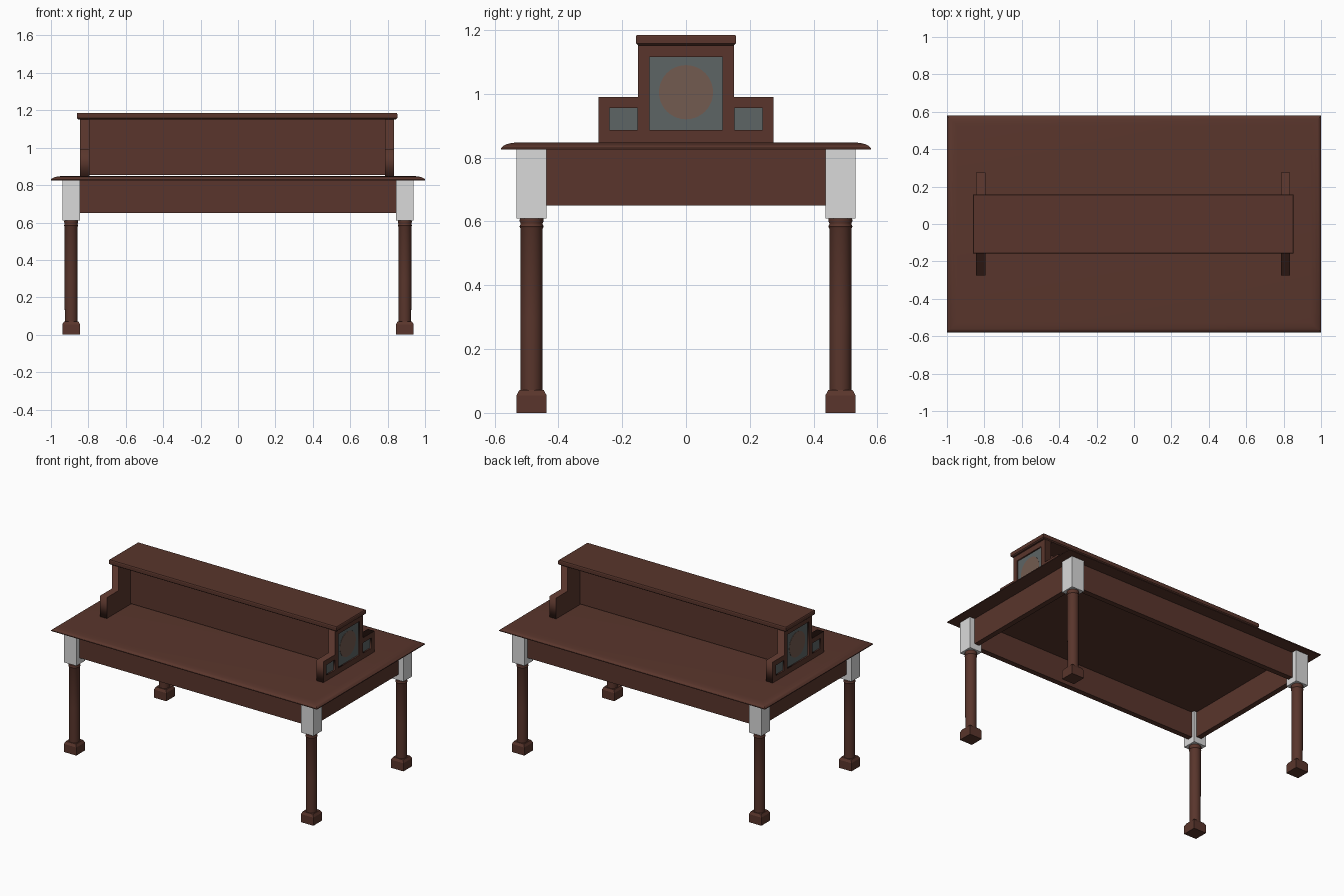
import bpy, bmesh, math

if "Cube" in bpy.data.objects:
    bpy.data.objects.remove(bpy.data.objects["Cube"])


def material(name, rgb):
    m = bpy.data.materials.new(name)
    m.diffuse_color = (*rgb, 1)
    m.use_nodes = True
    m.node_tree.nodes["Principled BSDF"].inputs["Base Color"].default_value = m.diffuse_color
    return m


WOOD = material("dark wood", (0.10, 0.036, 0.025))
GREY = material("pale grey", (0.7, 0.7, 0.7))
GLASS = material("smoky glass", (0.11, 0.13, 0.13))
AMBER = material("dull amber", (0.17, 0.105, 0.08))


def finish(name, bm, mat, smooth=False):
    bmesh.ops.recalc_face_normals(bm, faces=bm.faces[:])
    me = bpy.data.meshes.new(name)
    bm.to_mesh(me)
    bm.free()
    ob = bpy.data.objects.new(name, me)
    me.materials.append(mat)
    bpy.context.collection.objects.link(ob)
    if smooth:
        bpy.ops.object.select_all(action='DESELECT')
        ob.select_set(True)
        bpy.context.view_layer.objects.active = ob
        bpy.ops.object.shade_smooth_by_angle(angle=math.radians(35))
    return ob


def loft(name, sections, mat, cx=0, cy=0, smooth=False, n=4):
    """Stack of (half_x, half_y, z) sections: rectangles, or ellipses if n > 4."""
    bm = bmesh.new()
    rings = []
    for hx, hy, z in sections:
        if n == 4:
            pts = [(-hx, -hy), (hx, -hy), (hx, hy), (-hx, hy)]
        else:
            pts = [(hx * math.cos(i * math.tau / n), hy * math.sin(i * math.tau / n)) for i in range(n)]
        rings.append([bm.verts.new((cx + x, cy + y, z)) for x, y in pts])
    for a, b in zip(rings, rings[1:]):
        for i in range(n):
            j = (i + 1) % n
            bm.faces.new((a[i], a[j], b[j], b[i]))
    bm.faces.new(rings[0][::-1])
    bm.faces.new(rings[-1])
    return finish(name, bm, mat, smooth)


def box(name, x0, x1, y0, y1, z0, z1, mat):
    hx, hy = (x1 - x0) / 2, (y1 - y0) / 2
    return loft(name, [(hx, hy, z0), (hx, hy, z1)], mat, (x0 + x1) / 2, (y0 + y1) / 2)


def plate(name, outlines, x0, x1, mat):
    """Outline in y-z, with optional holes, extruded from x0 to x1."""
    cu = bpy.data.curves.new(name, 'CURVE')
    cu.dimensions = '2D'
    cu.fill_mode = 'BOTH'
    cu.extrude = abs(x1 - x0) / 2
    for pts in outlines:
        s = cu.splines.new('POLY')
        s.points.add(len(pts) - 1)
        for p, (y, z) in zip(s.points, pts):
            p.co = (y, z, 0, 1)
        s.use_cyclic_u = True
    ob = bpy.data.objects.new(name, cu)
    cu.materials.append(mat)
    ob.rotation_euler = (math.pi / 2, 0, math.pi / 2)
    ob.location.x = (x0 + x1) / 2
    bpy.context.collection.objects.link(ob)
    bpy.ops.object.select_all(action='DESELECT')
    ob.select_set(True)
    bpy.context.view_layer.objects.active = ob
    bpy.ops.object.convert(target='MESH')
    return ob


def rect(y0, y1, z0, z1):
    return [(y0, z0), (y1, z0), (y1, z1), (y0, z1)]


# Table top with a rounded upper edge
edge = [(0, .825), (0, .830), (.006, .836), (.018, .842), (.034, .846), (.055, .848)]
loft("table_top", [(1 - d, .58 - d, z) for d, z in edge], WOOD, smooth=True)

# Legs: grey corner block, turned column, chamfered foot
LX, LY, H = .892, .484, .047
column = [(.034, .065), (.035, .30), (.035, .578), (.038, .584), (.035, .590),
          (.035, .595), (.038, .602), (.036, .612)]
for sx, nx in ((-1, "left"), (1, "right")):
    for sy, ny in ((-1, "front"), (1, "back")):
        tag = f"{ny}_{nx}"
        x, y = sx * LX, sy * LY
        loft(f"corner_block_{tag}", [(H, H, .61), (H, H, .826)], GREY, x, y)
        loft(f"leg_column_{tag}", [(r, r, z) for r, z in column], WOOD, x, y, True, 32)
        loft(f"leg_foot_{tag}", [(H, H, 0), (H, H, .055), (.038, .038, .072)], WOOD, x, y)

# Aprons between the corner blocks
OUT, IN = .010, -.026   # outer and inner face relative to leg centre
for s, n in ((-1, "front"), (1, "back")):
    a, b = sorted((s * (LY + OUT), s * (LY + IN)))
    box(f"{n}_apron", -LX + .02, LX - .02, a, b, .65, .826, WOOD)
for s, n in ((-1, "left"), (1, "right")):
    a, b = sorted((s * (LX + OUT), s * (LX + IN)))
    box(f"{n}_apron", a, b, -LY + .02, LY - .02, .65, .826, WOOD)

# Raised shelf unit: stepped end panels with recessed windows
CX = -.005
step = [(-.275, .847), (.275, .847), (.275, .99), (.15, .99), (.15, 1.156),
        (-.15, 1.156), (-.15, .99), (-.275, .99)]
windows = [rect(-.114, .114, .886, 1.116), rect(-.24, -.152, .886, .955), rect(.152, .24, .886, .955)]
disc = [(.085 * math.cos(i * math.tau / 32), 1.005 + .085 * math.sin(i * math.tau / 32)) for i in range(32)]
for s, n in ((-1, "left"), (1, "right")):
    plate(f"{n}_end_panel", [step], CX + s * .79, CX + s * .828, WOOD)
    plate(f"{n}_window_frame", [step] + windows, CX + s * .828, CX + s * .84, WOOD)
    for i, w in enumerate(windows):
        plate(f"{n}_window_glass_{i}", [w], CX + s * .827, CX + s * .831, GLASS)
    plate(f"{n}_window_disc", [disc], CX + s * .830, CX + s * .8325, AMBER)

# Central divider and cap board
box("shelf_divider", CX - .80, CX + .80, -.02, .02, .853, 1.156, WOOD)
loft("cap_board", [(.850, .150, 1.152), (.857, .157, 1.158), (.857, .157, 1.180), (.854, .154, 1.185)],
     WOOD, CX, 0)
